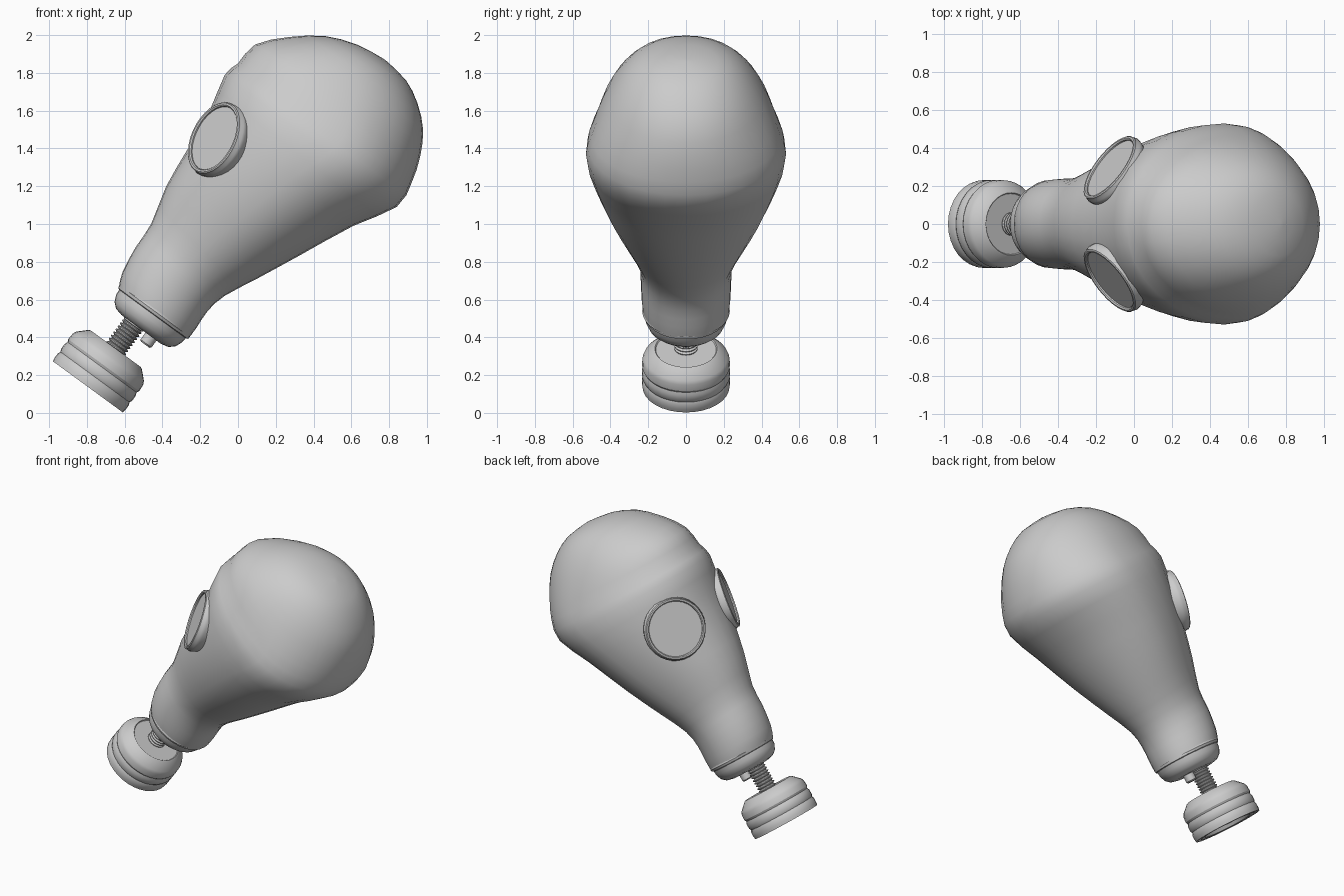
import bpy, bmesh
from math import cos, sin, pi
from mathutils import Vector

if "Cube" in bpy.data.objects:
    bpy.data.objects.remove(bpy.data.objects["Cube"])


def finish(bm, name, angle=40):
    bmesh.ops.remove_doubles(bm, verts=bm.verts, dist=0.0005)
    bmesh.ops.recalc_face_normals(bm, faces=bm.faces)
    mesh = bpy.data.meshes.new(name)
    bm.to_mesh(mesh)
    bm.free()
    ob = bpy.data.objects.new(name, mesh)
    bpy.context.collection.objects.link(ob)
    bpy.ops.object.select_all(action='DESELECT')
    ob.select_set(True)
    bpy.context.view_layer.objects.active = ob
    bpy.ops.object.shade_smooth_by_angle(angle=angle * pi / 180)
    return ob


def bridge(bm, rings):
    n = len(rings[0])
    for a, b in zip(rings, rings[1:]):
        for i in range(n):
            j = (i + 1) % n
            bm.faces.new((a[i], a[j], b[j], b[i]))


def lathe(name, origin, axis, profile, n=32, angle=35):
    """Revolve (radius, height) points about an axis; ends are capped."""
    bm = bmesh.new()
    rot = Vector(axis).to_track_quat('Z', 'Y')
    rings = []
    for r, h in profile:
        rings.append([bm.verts.new(Vector(origin) + rot @ Vector(
            (r * cos(2 * pi * i / n), r * sin(2 * pi * i / n), h))) for i in range(n)])
    bridge(bm, rings)
    bm.faces.new(rings[0])
    bm.faces.new(rings[-1])
    return finish(bm, name, angle)


def spline(rows, steps):
    """Catmull-Rom interpolation through rows of numbers."""
    out = []
    for k in range(len(rows) - 1):
        p = [rows[max(0, min(len(rows) - 1, k + d))] for d in (-1, 0, 1, 2)]
        for s in range(steps):
            t = s / steps
            out.append([0.5 * (2 * b + (c - a) * t + (2 * a - 5 * b + 4 * c - d) * t * t
                               + (3 * b - a - 3 * c + d) * t ** 3) for a, b, c, d in zip(*p)])
    return out + [rows[-1]]


# Hood: sections as front x, z, back x, z, half width, widest place from front to back
sections = [
    (-0.63, 0.67, -0.265, 0.39, 0.225, 0.5),
    (-0.61, 0.75, -0.22, 0.45, 0.235, 0.5),
    (-0.54, 0.88, -0.16, 0.54, 0.24, 0.5),
    (-0.46, 1.00, -0.07, 0.62, 0.25, 0.52),
    (-0.38, 1.20, 0.10, 0.71, 0.32, 0.56),
    (-0.27, 1.39, 0.32, 0.83, 0.41, 0.57),
    (-0.15, 1.60, 0.61, 0.99, 0.495, 0.58),
    (-0.07, 1.79, 0.84, 1.09, 0.53, 0.6),
    (0.00, 1.85, 0.92, 1.22, 0.50, 0.61),
    (0.09, 1.95, 0.965, 1.36, 0.445, 0.58),
    (0.27, 1.99, 0.98, 1.50, 0.375, 0.53),
    (0.46, 1.995, 0.95, 1.64, 0.285, 0.5),
    (0.63, 1.95, 0.89, 1.76, 0.17, 0.5),
    (0.77, 1.875, 0.79, 1.86, 0.015, 0.5),
]
bm = bmesh.new()
N = 32
rings = []
for ax, az, bx, bz, w, f in spline(sections, 2):
    ring = []
    for i in range(N):
        c, s = cos(2 * pi * i / N), sin(2 * pi * i / N)
        t = f - c * (f if c > 0 else 1 - f)
        y = w * abs(s) ** 0.95 * (1 if s > 0 else -1)
        ring.append(bm.verts.new((ax + (bx - ax) * t, y, az + (bz - az) * t)))
    rings.append(ring)
bridge(bm, rings)
bm.faces.new(rings[0])
bm.faces.new(rings[-1])
finish(bm, "hood", 60)

# Snout cap with raised rim
down = Vector((-0.59, 0, -0.807)).normalized()
side = Vector((0.807, 0, -0.59)).normalized()
cap = Vector((-0.445, 0, 0.535))
lathe("snout_cap", cap, down, [
    (0.21, -0.03), (0.227, -0.02), (0.232, -0.005), (0.226, 0.01), (0.218, 0.014),
    (0.215, 0.045), (0.2, 0.08), (0.172, 0.105), (0.13, 0.115)])

# Small outlet valve on the cap
lathe("outlet_valve", cap + side * 0.065, down, [
    (0.036, 0.09), (0.036, 0.16), (0.028, 0.168)], 16)

# Filter canister with soft bands and recessed base
base = Vector((-0.795, 0, 0.138))
lathe("filter_canister", base, -down, [
    (0.155, 0.025), (0.165, 0.003), (0.195, 0.0), (0.2, 0.012), (0.212, 0.012), (0.218, 0.0),
    (0.23, 0.0), (0.233, 0.02), (0.233, 0.05), (0.226, 0.064), (0.233, 0.078), (0.233, 0.11),
    (0.226, 0.128), (0.233, 0.142), (0.231, 0.18), (0.222, 0.2),
    (0.175, 0.245), (0.165, 0.25), (0.16, 0.244)], 32, 27)

# Threaded connector between canister and cap
thread = [(0.05, 0.235)]
for k in range(8):
    h = 0.245 + k * 0.02
    thread += [(0.05, h), (0.062, h + 0.007), (0.062, h + 0.012), (0.05, h + 0.018)]
thread += [(0.06, 0.405), (0.075, 0.44), (0.075, 0.46)]
lathe("threaded_connector", base, -down, thread, 20)

# Eye pieces: rim and glass, mirrored across y
eye = Vector((-0.115, 0.288, 1.45))
facing = (-0.73, 0.57, 0.36)
rim = lathe("eyepiece_rim", eye, facing, [
    (0.19, -0.075), (0.2, -0.045), (0.207, -0.025), (0.209, -0.005), (0.202, 0.008),
    (0.202, 0.018), (0.196, 0.023), (0.186, 0.023), (0.18, 0.016), (0.18, -0.01)])
glass = lathe("eyepiece_glass", eye, facing, [(0.182, -0.02), (0.182, 0.008)])
for ob in (rim, glass):
    mod = ob.modifiers.new("mirror", 'MIRROR')
    mod.use_axis = (False, True, False)
